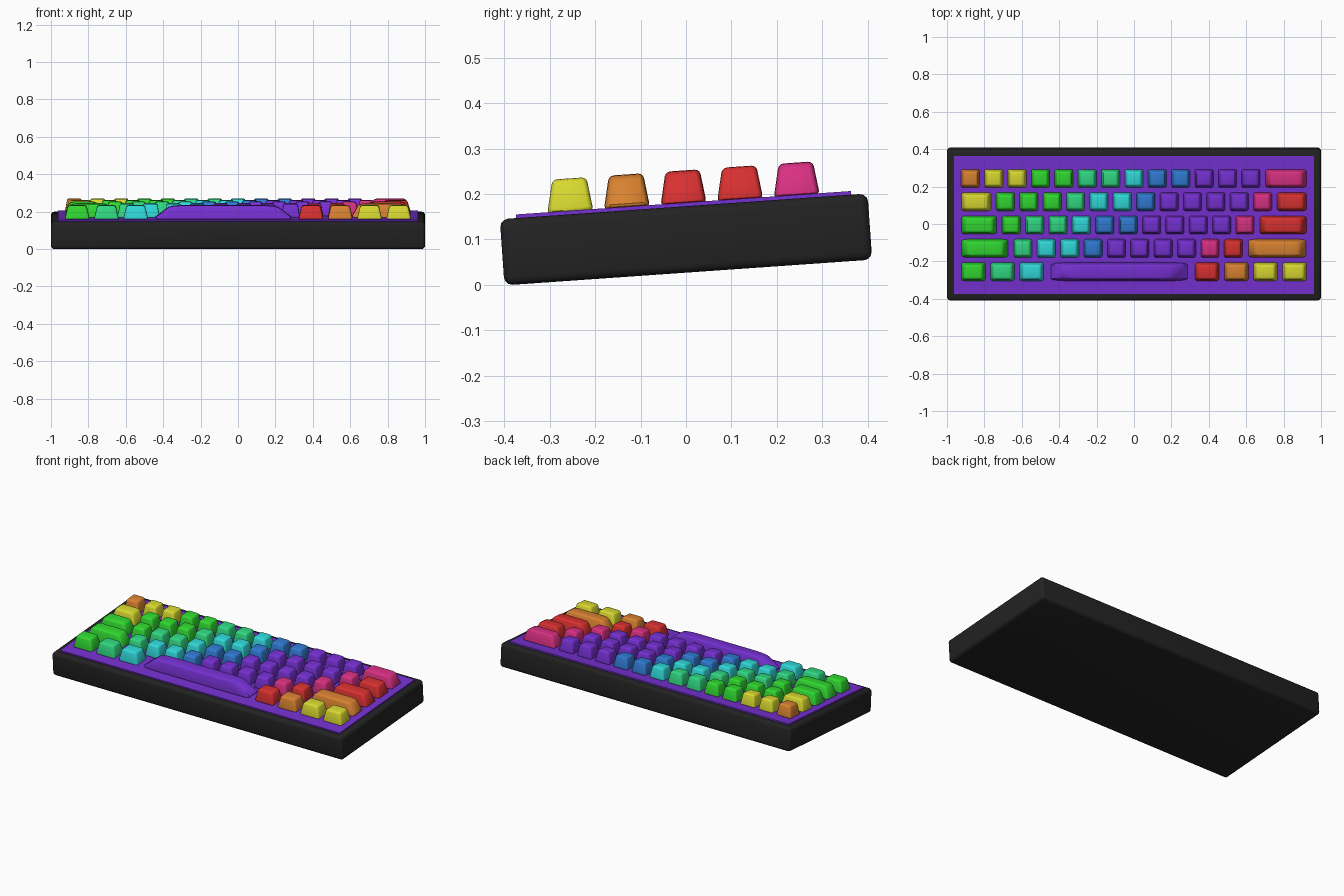
import bpy
import bmesh
from math import radians
from mathutils import Matrix, Vector

if "Cube" in bpy.data.objects:
    bpy.data.objects.remove(bpy.data.objects["Cube"])

# Whole keyboard leans forward around its centre
TILT = Matrix.Translation((0, 0, 0.1)) @ Matrix.Rotation(radians(4), 4, 'X')
UNIT = 0.125       # key pitch
GAP = 0.023        # space between keys
PLATE_TOP = 0.081  # height above the tilt centre


def srgb(*rgb):
    return tuple(((c + 0.055) / 1.055) ** 2.4 for c in rgb) + (1.0,)


def make_material(name, colour):
    mat = bpy.data.materials.new(name)
    mat.use_nodes = True
    mat.diffuse_color = colour
    bsdf = next(n for n in mat.node_tree.nodes if n.type == 'BSDF_PRINCIPLED')
    bsdf.inputs["Base Color"].default_value = colour
    return mat


HI, MID, LO = 0.85, 0.51, 0.19
MATS = {
    "K": make_material("black", srgb(0.135, 0.135, 0.135)),
    "P": make_material("purple", srgb(0.46, LO, 0.82)),
    "B": make_material("blue", srgb(LO, 0.48, 0.82)),
    "C": make_material("cyan", srgb(LO, HI, HI)),
    "S": make_material("spring green", srgb(LO, HI, MID)),
    "G": make_material("green", srgb(LO, HI, LO)),
    "Y": make_material("yellow", srgb(HI, HI, LO)),
    "O": make_material("orange", srgb(HI, MID, LO)),
    "R": make_material("red", srgb(HI, LO, LO)),
    "M": make_material("magenta", srgb(HI, LO, MID)),
}
parts = []


def add_block(name, size, centre, mat, bevel=0.0, taper=1.0, stretch=1.0):
    """Rounded box with a narrowed top, stretched in x after rounding."""
    bm = bmesh.new()
    bmesh.ops.create_cube(bm, size=1)
    for v in bm.verts:
        v.co *= Vector(size)
        if v.co.z > 0:
            v.co.x *= taper
            v.co.y = v.co.y * taper + (0.003 if taper < 1 else 0)
    if bevel:
        bmesh.ops.bevel(bm, geom=bm.edges[:], offset=bevel, segments=3,
                        profile=0.5, affect='EDGES')
    for v in bm.verts:
        v.co.x *= stretch
    mesh = bpy.data.meshes.new(name)
    bm.to_mesh(mesh)
    bm.free()
    mesh.materials.append(mat)
    obj = bpy.data.objects.new(name, mesh)
    bpy.context.collection.objects.link(obj)
    obj.matrix_world = TILT @ Matrix.Translation(centre)
    parts.append(obj)


# Case and the mounting plate on top of it
add_block("case", (2.0, 0.812, 0.146), (0, 0, 0), MATS["K"], bevel=0.018)
add_block("plate", (1.926, 0.74, 0.02), (0, 0, PLATE_TOP - 0.01), MATS["P"])

# Rows from back to front: key colours, and widths of keys that are not 1 unit
ROWS = [
    ("number_row", "OYYGGSSCBBPPPM", {13: 2}),
    ("upper_row", "YGGGSCCBPPPPMR", {0: 1.5, 13: 1.5}),
    ("home_row", "GGSSCBBPPPPMR", {0: 1.75, 12: 2.25}),
    ("lower_row", "GSCCBPPPPMRO", {0: 2.25, 11: 2.75}),
    ("bottom_row", "GSCPROYY", {i: 6.25 if i == 3 else 1.25 for i in range(8)}),
]
KEY = UNIT - GAP
KEY_H = 0.075
for r, (row, colours, widths) in enumerate(ROWS):
    x = -7.5 * UNIT
    for i, code in enumerate(colours):
        w = widths.get(i, 1) * UNIT
        name = "space_bar" if w > 6 * UNIT else f"{row}_key_{i + 1}"
        centre = (x + w / 2, (2 - r) * UNIT, PLATE_TOP - 0.004 + KEY_H / 2)
        add_block(name, (KEY, KEY, KEY_H), centre, MATS[code], bevel=0.011,
                  taper=0.74, stretch=(w - GAP) / KEY)
        x += w

# Soft bevels with crisp plate edges
bpy.ops.object.select_all(action='DESELECT')
for obj in parts:
    obj.select_set(True)
bpy.context.view_layer.objects.active = parts[0]
bpy.ops.object.shade_smooth_by_angle(angle=radians(40))
